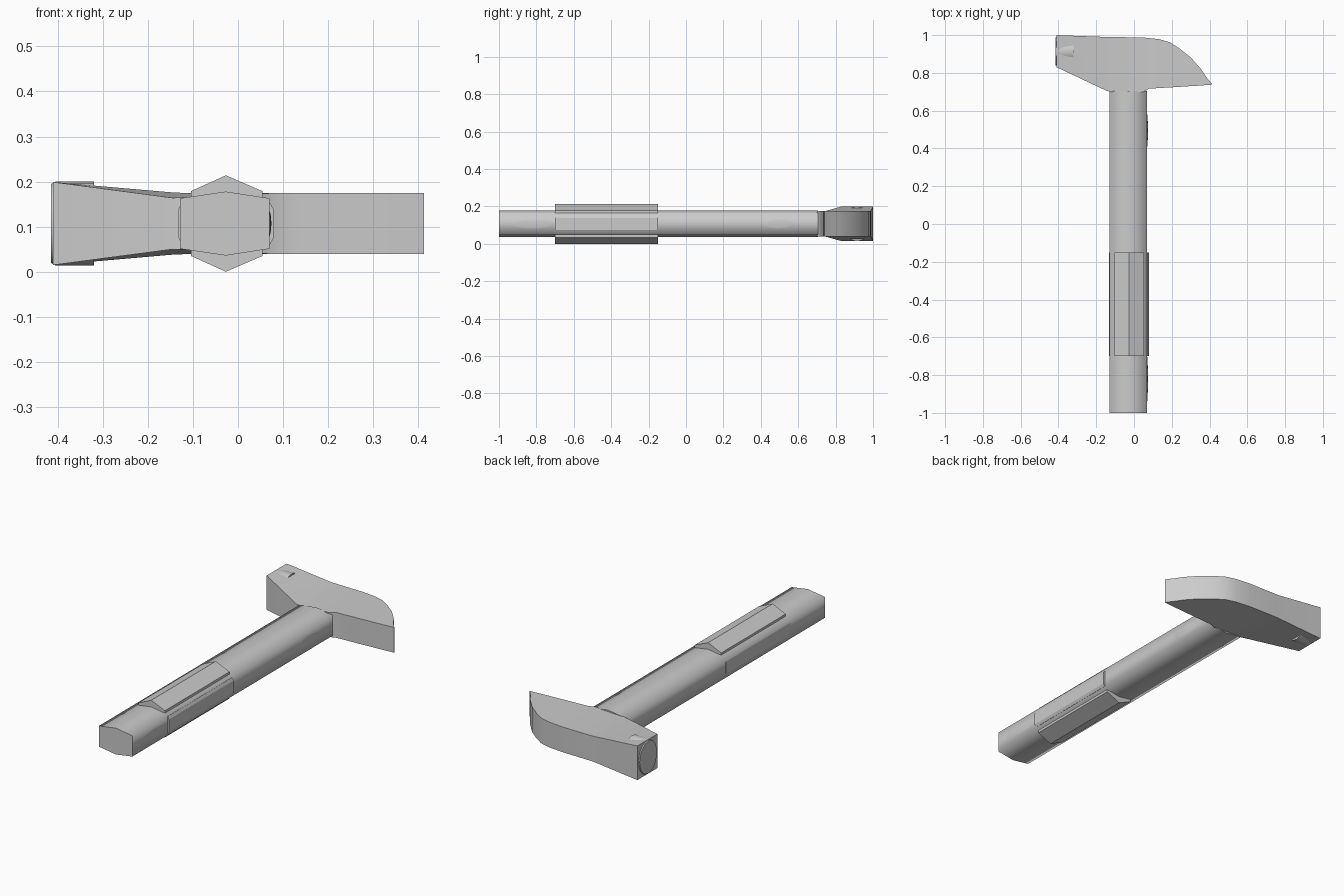
import bpy, bmesh, math

if "Cube" in bpy.data.objects:
    bpy.data.objects.remove(bpy.data.objects["Cube"])

CX, CZ = -0.027, 0.107   # axis of the handle


def loft(name, rings, angle):
    """Skin a list of equal-length point rings and cap both ends."""
    bm = bmesh.new()
    vs = [[bm.verts.new(p) for p in r] for r in rings]
    n = len(rings[0])
    for a, b in zip(vs, vs[1:]):
        for i in range(n):
            j = (i + 1) % n
            bm.faces.new((a[i], a[j], b[j], b[i]))
    bm.faces.new(vs[0])
    bm.faces.new(vs[-1])
    bmesh.ops.recalc_face_normals(bm, faces=bm.faces)
    me = bpy.data.meshes.new(name)
    bm.to_mesh(me)
    bm.free()
    ob = bpy.data.objects.new(name, me)
    bpy.context.collection.objects.link(ob)
    bpy.ops.object.select_all(action='DESELECT')
    ob.select_set(True)
    bpy.context.view_layer.objects.active = ob
    bpy.ops.object.shade_smooth_by_angle(angle=math.radians(angle))
    return ob


def prism_y(name, profile, ys, angle):
    """Extrude an (x, z) profile, relative to the handle axis, along y."""
    return loft(name, [[(CX + x, y, CZ + z) for x, z in profile] for y in ys], angle)


# Handle shaft: shallow-peaked hexagonal bar
shaft = [(-0.102, -0.056), (-0.102, 0.056), (0, 0.071),
         (0.097, 0.056), (0.097, -0.056), (0, -0.071)]
prism_y("handle", shaft, [-1.0, -0.15, 0.705], 88)

# Grip pads: ridged top and bottom, chamfered strips at the sides
ridge = [(-0.077, -0.072), (-0.077, 0.072), (0, 0.107),
         (0.081, 0.072), (0.081, -0.072), (0, -0.107)]
prism_y("grip_ridges", ridge, [-0.7, -0.15], 10)
strip = [(-0.105, -0.032), (-0.105, 0.032), (-0.098, 0.046), (0.098, 0.046),
         (0.106, 0.032), (0.106, -0.032), (0.098, -0.046), (-0.098, -0.046)]
prism_y("grip_side_strips", strip, [-0.7, -0.15], 10)

# Shallow swells on the right side of the handle
for name, y, half in (("upper_swell", 0.495, 0.09), ("lower_swell", -0.82, 0.125)):
    bpy.ops.mesh.primitive_uv_sphere_add(segments=16, ring_count=8, radius=1,
                                         location=(0.068, y, CZ))
    ob = bpy.context.object
    ob.name = name
    ob.scale = (0.006, half, 0.03)
    bpy.ops.object.shade_smooth()

# Head: stations along x as (x, front y, back y, front half height, back half height)
stations = [
    (-0.41, 0.83, 1.0, 0.092, 0.092),
    (-0.145, 0.705, 0.99, 0.057, 0.069),
    (-0.12, 0.70, 0.99, 0.058, 0.068),
    (0.05, 0.70, 0.987, 0.066, 0.068),
    (0.08, 0.716, 0.984, 0.068, 0.068),
    (0.135, 0.72, 0.978, 0.068, 0.068),
    (0.19, 0.723, 0.962, 0.068, 0.068),
    (0.24, 0.726, 0.93, 0.068, 0.068),
    (0.30, 0.73, 0.882, 0.068, 0.068),
    (0.355, 0.733, 0.82, 0.068, 0.068),
    (0.385, 0.736, 0.775, 0.068, 0.068),
    (0.413, 0.738, 0.741, 0.068, 0.068),
]
loft("head", [[(x, f, CZ - hf), (x, f, CZ + hf), (x, b, CZ + hb), (x, b, CZ - hb)]
              for x, f, b, hf, hb in stations], 25)

# Rounded striking face set into the broad end
face = []
for x, s in ((-0.415, 0.94), (-0.405, 1.0), (-0.32, 1.0)):
    face.append([(x, 0.914 + 0.078 * s * math.cos(t), CZ + 0.093 * s * math.sin(t))
                 for t in (i * math.tau / 20 for i in range(20))])
loft("striking_face", face, 35)
